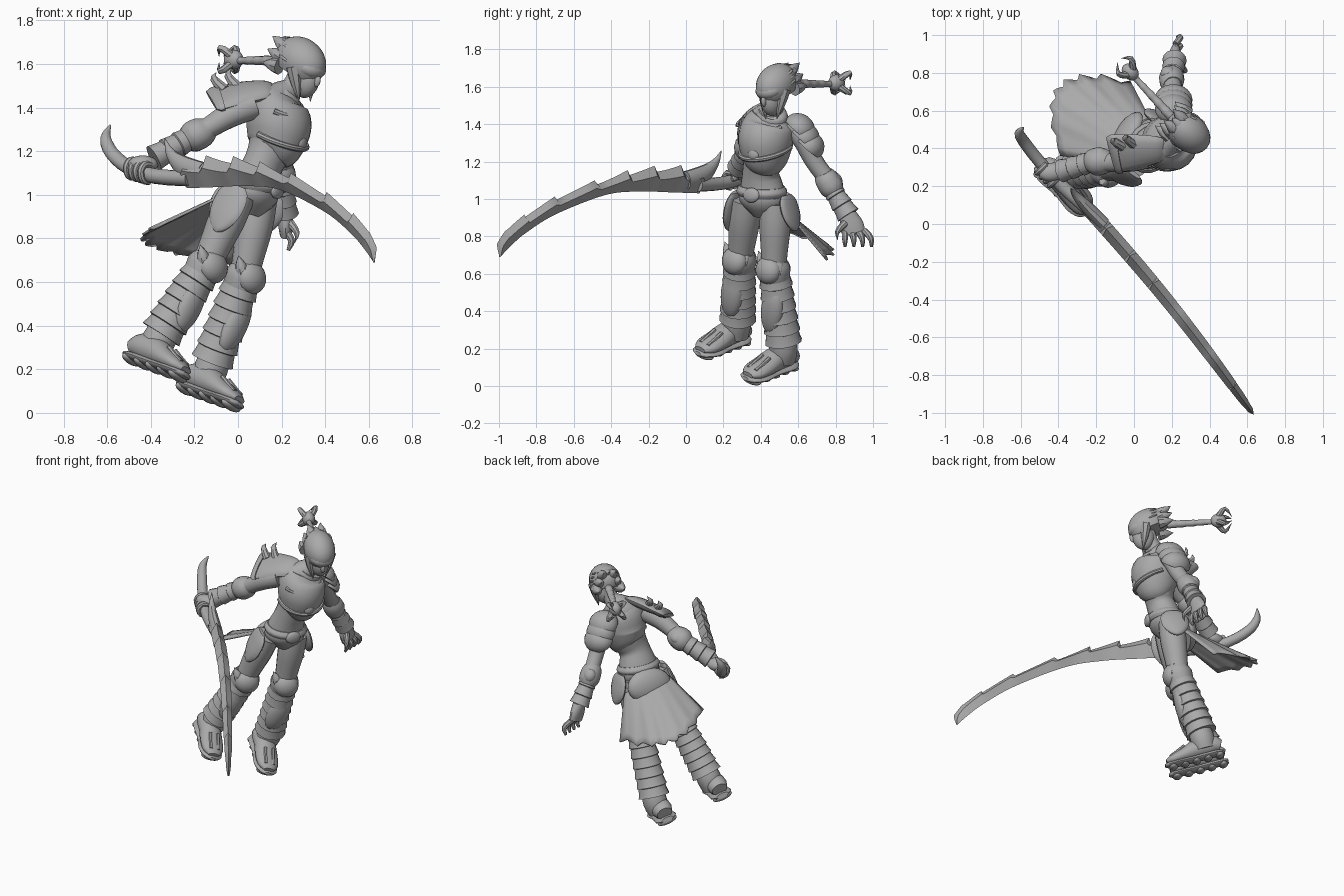
import bpy
import bmesh
import math
from mathutils import Vector, Matrix

default_cube = bpy.data.objects.get("Cube")
if default_cube:
    bpy.data.objects.remove(default_cube)

grey = bpy.data.materials.new("plain grey")
grey.use_nodes = True
shade = (.4, .4, .4, 1)
grey.diffuse_color = shade
grey.node_tree.nodes["Principled BSDF"].inputs["Base Color"].default_value = shade

ACROSS = Vector((.51, .86, 0))     # from the figure's right to its left
AHEAD = Vector((.86, -.51, 0))     # the way the chest faces
FACE = Vector((.76, -.63, -.15))   # the way the head faces
FACE_SIDE = Vector((.63, .76, 0))
parts = []


def finish(name, bm):
    """Turn a bmesh into a named, coloured object."""
    bmesh.ops.recalc_face_normals(bm, faces=bm.faces)
    mesh = bpy.data.meshes.new(name)
    bm.to_mesh(mesh)
    bm.free()
    mesh.materials.append(grey)
    obj = bpy.data.objects.new(name, mesh)
    bpy.context.collection.objects.link(obj)
    parts.append(obj)
    return obj


def spline(rows, steps):
    """Catmull-Rom interpolation of rows of numbers."""
    result = []
    for i in range(len(rows) - 1):
        a, b = rows[max(i - 1, 0)], rows[i]
        c, d = rows[i + 1], rows[min(i + 2, len(rows) - 1)]
        for k in range(steps):
            t = k / steps
            result.append([q + t * (r - p + t * (2 * p - 5 * q + 4 * r - s + t * (3 * q - p - 3 * r + s))) / 2
                           for p, q, r, s in zip(a, b, c, d)])
    return result + [list(rows[-1])]


def loft(name, rows, side=(.3, 1, .1), sides=14, steps=3):
    """Skin elliptical rings; each row is x, y, z, side radius, other radius."""
    rows = spline([(*row, row[-1])[:5] for row in rows], steps)
    points = [Vector(row[:3]) for row in rows]
    bm = bmesh.new()
    rings = []
    for i, (p, row) in enumerate(zip(points, rows)):
        along = (points[min(i + 1, len(points) - 1)] - points[max(i - 1, 0)]).normalized()
        a = Vector(side)
        a = (a - along * a.dot(along)).normalized()
        b = along.cross(a)
        turns = [math.tau * k / sides for k in range(sides)]
        rings.append([bm.verts.new(p + a * max(row[3], .001) * math.cos(t) + b * max(row[4], .001) * math.sin(t))
                      for t in turns])
    for low, high in zip(rings, rings[1:]):
        for k in range(sides):
            n = (k + 1) % sides
            bm.faces.new((low[k], low[n], high[n], high[k]))
    bm.faces.new(rings[0])
    bm.faces.new(rings[-1])
    return finish(name, bm)


def ball(name, center, radii, x=(1, 0, 0), z=(0, 0, 1), cut=None):
    """Ellipsoid on its own axes; a cut leaves a closed cap above that height."""
    z = Vector(z).normalized()
    x = Vector(x)
    x = (x - z * x.dot(z)).normalized()
    axes = [axis * r for axis, r in zip((x, z.cross(x), z), radii)]
    bm = bmesh.new()
    bmesh.ops.create_uvsphere(bm, u_segments=20, v_segments=12, radius=1)
    if cut is not None:
        bmesh.ops.bisect_plane(bm, geom=bm.verts[:] + bm.edges[:] + bm.faces[:],
                               plane_co=(0, 0, cut), plane_no=(0, 0, 1), clear_inner=True)
        bmesh.ops.holes_fill(bm, edges=bm.edges)
    bm.transform(Matrix.Translation(center) @ Matrix(axes).transposed().to_4x4())
    return finish(name, bm)


def spike(name, base, tip, r, lift=(0, 0, 0)):
    """Curved pointed horn from base to tip."""
    base, tip = Vector(base), Vector(tip)
    mid = (base + tip) / 2 + Vector(lift)
    return loft(name, [(*base, r), (*mid, r * .7), (*tip, 0)], sides=8)


def scales(name, a, b, start, end, layers):
    """Overlapping flared bands from a to b."""
    a, b = Vector(a), Vector(b)
    rows = []
    for i in range(layers):
        for t, grow in ((i, .93), (i + .5, .98), (i + .93, 1.05)):
            t /= layers
            rows.append((*a.lerp(b, t), (start + (end - start) * t) * grow))
    return loft(name, rows, steps=1)


# Torso, neck and armour
loft("torso", [(.05, .41, .91, .05), (.07, .41, .99, .13, .105), (.09, .405, 1.07, .12, .1),
               (.12, .4, 1.15, .1, .09), (.155, .42, 1.23, .12, .105), (.175, .43, 1.32, .14, .115),
               (.175, .45, 1.41, .14, .1), (.21, .46, 1.46, .08, .07), (.25, .47, 1.5, .048),
               (.28, .47, 1.57, .045)], ACROSS, 20)
loft("chest_plate", [(.145, .415, 1.18, .095, .095), (.163, .42, 1.21, .12, .125), (.18, .425, 1.27, .14, .145),
                     (.188, .43, 1.33, .15, .15), (.183, .445, 1.4, .145, .125), (.195, .455, 1.445, .11, .085)],
     ACROSS, 20)
loft("belt", [(.08, .405, 1.02, .13, .11), (.085, .405, 1.045, .142, .122), (.09, .405, 1.07, .125, .105)], ACROSS, 20)
loft("collar", [(.215, .46, 1.44, .09, .08), (.23, .465, 1.465, .08, .07), (.24, .465, 1.475, .05)], ACROSS)
chest = Vector((.178, .43, 1.24))
for name, spread, lift, out in (("chest_lower_trim", 1.7, .03, .135), ("chest_upper_trim", 1.1, .17, .13)):
    path = []
    for k in range(-4, 5):
        t = spread * k / 4
        p = chest + ACROSS * .14 * math.sin(t) + AHEAD * out * math.cos(t)
        path.append((p.x, p.y, p.z + lift - .06 * math.cos(t), .014))
    loft(name, path, (0, 0, 1), 8)
ball("chest_disc", chest + AHEAD * .132, (.035, .035, .02), ACROSS, AHEAD)
ball("belt_buckle", Vector((.085, .405, 1.02)) + AHEAD * .11, (.05, .04, .02), ACROSS, AHEAD)

# Hip plates, rear plate and torn skirt
for s, hip_top, hip_tip in ((-1, (-.005, .27, 1.04), (-.1, .235, .83)), (1, (.13, .535, 1.02), (.13, .585, .83))):
    top, tip = Vector(hip_top), Vector(hip_tip)
    loft("hip_plate", [(*top, .05, .012), (*top.lerp(tip, .2), .085, .022), (*top.lerp(tip, .6), .085, .026),
                       (*top.lerp(tip, .9), .045, .018), (*tip, .008)], AHEAD)
ball("rear_plate", (-.04, .46, .96), (.15, .11, .06), ACROSS, (-.8, .45, .3), -.2)
bm = bmesh.new()
top_a, top_b = Vector((-.08, .32, 1)), Vector((.1, .53, .95))
low_a, low_b = Vector((-.39, .36, .85)), Vector((-.02, .76, .68))
COLUMNS, ROWS = 28, 8
grid = []
for i in range(COLUMNS + 1):
    t = i / COLUMNS
    swell = max(math.sin(math.pi * t), 0) ** .8
    low = low_a.lerp(low_b, t) + Vector((-.2, .18, 0)) * swell
    low = low.lerp(top_a, .02 * (i * 5 % 4))
    high = top_a.lerp(top_b, t) + Vector((-.07, .04, 0)) * swell
    grid.append([bm.verts.new(high.lerp(low, j / ROWS) + Vector((0, 0, .004 * math.sin(i * 1.3) * j / ROWS)))
                 for j in range(ROWS + 1)])
for one, two in zip(grid, grid[1:]):
    for j in range(ROWS):
        bm.faces.new((one[j], one[j + 1], two[j + 1], two[j]))
finish("torn_skirt", bm).modifiers.new("cloth", "SOLIDIFY").thickness = .012

# Legs and boots
legs = {"left": ((.1, .48, .98), (.03, .47, .63), (-.125, .52, .2), (-.14, .45, .065)),
        "right": ((.0, .325, 1), (-.145, .29, .68), (-.365, .27, .33), (-.385, .195, .2))}
toe = Vector((.7, -.67, -.25)).normalized()
sole_up = Vector((.36, .14, .92))
sole_up = (sole_up - toe * sole_up.dot(toe)).normalized()
foot_side = sole_up.cross(toe)
for side, (hip, knee, ankle, sole) in legs.items():
    hip, knee, ankle, sole = map(Vector, (hip, knee, ankle, sole))
    loft(side + "_thigh", [(*hip, .08), (*hip.lerp(knee, .35), .085), (*hip.lerp(knee, .75), .073), (*knee, .066)])
    front = toe + Vector((0, 0, .3))
    ball(side + "_knee_pad", knee + toe * .045, (.08, .075, .055), foot_side, front, -.2)
    for s in (-1, 1):
        wing = knee + foot_side * .05 * s + toe * .03
        spike(side + "_knee_wing", wing, wing + foot_side * .035 * s + Vector((0, 0, .07)), .035)
    loft(side + "_knee_cuff", [(*knee.lerp(hip, .12), .075), (*knee, .09), (*knee.lerp(ankle, .15), .08)])
    scales(side + "_shin_scales", knee.lerp(ankle, .08), knee.lerp(ankle, .93) - toe * .008, .085, .096, 6)
    loft(side + "_boot_cuff", [(*knee.lerp(ankle, .8), .07), (*ankle, .078), (*ankle - sole_up * .07, .07)])
    ball(side + "_shin_guard", knee.lerp(ankle, .5) + toe * .05, (.07, .14, .045), foot_side, toe, -.1)
    for name, shape in (("_boot", ((-.17, .06, .05, .04), (-.12, .08, .066, .062), (-.03, .08, .068, .064),
                                   (.06, .062, .075, .048), (.14, .05, .068, .034), (.185, .045, .035, .015))),
                        ("_sole", ((-.185, .02, .04, .016), (-.13, .02, .07, .02), (0, .02, .066, .02),
                                   (.1, .02, .08, .02), (.17, .022, .062, .018), (.2, .025, .025, .01)))):
        loft(side + name, [(*(sole + toe * d + sole_up * u), w, h) for d, u, w, h in shape], foot_side, 16)
    for k in range(5):
        ball(side + "_tread", sole + toe * (k - 2) * .075 + sole_up * .008, (.03, .066, .024), toe, sole_up)
    for k in (-1, 1):
        strap = sole + foot_side * .025 * k
        loft(side + "_toe_strap", [(*(strap + toe * d + sole_up * u), .012) for d, u in ((.05, .115), (.11, .088), (.155, .07))],
             foot_side, 8)

# Right arm with its broad shoulder plate
loft("right_upper_arm", [(.07, .36, 1.41, .065), (-.03, .335, 1.37, .06), (-.13, .325, 1.31, .05), (-.2, .33, 1.27, .05)])
loft("right_elbow_cuff", [(-.13, .325, 1.31, .05), (-.16, .33, 1.29, .07), (-.21, .33, 1.265, .073), (-.24, .325, 1.25, .055)])
scales("right_bracer", (-.22, .33, 1.26), (-.39, .28, 1.165), .056, .06, 3)
ball("right_elbow_knob", (-.19, .36, 1.3), (.05, .05, .035), z=(-.3, .4, .8))
slope = (.1, .85, .45)
loft("right_shoulder_plate", [(.16, .4, 1.48, .06, .015), (.12, .395, 1.48, .08, .03), (.02, .385, 1.465, .1, .034),
                              (-.07, .375, 1.445, .11, .026), (-.115, .37, 1.435, .105, .012)], slope)
loft("right_shoulder_rim", [(-.075, .37, 1.443, .115, .032), (-.1, .368, 1.438, .118, .028), (-.122, .365, 1.432, .105, .012)], slope)
for base, tip in (((.0, .42, 1.49), (-.03, .47, 1.58)), ((-.06, .41, 1.48), (-.1, .45, 1.56))):
    spike("right_shoulder_horn", base, tip, .026, (-.03, .01, .01))

# Left arm with layered shoulder plates
loft("left_upper_arm", [(.2, .56, 1.4, .065), (.215, .63, 1.32, .062), (.21, .68, 1.21, .05), (.2, .76, 1.1, .048)])
for k in range(3):
    c = Vector((.21, .605, 1.375)) + Vector((0, .027, -.047)) * k
    ball("left_shoulder_plate", c, (.1, .09 - .004 * k, .08), (1, 0, 0), (.1, .6, .7), -.15)
loft("left_elbow_cuff", [(.205, .735, 1.14, .05), (.2, .75, 1.11, .064), (.2, .78, 1.06, .066), (.2, .8, 1.03, .05)])
scales("left_bracer", (.2, .77, 1.07), (.215, .87, .91), .05, .062, 3)
ball("left_elbow_knob", (.18, .8, 1.1), (.04, .045, .035), z=(-.2, .8, .4))
loft("left_palm", [(.215, .865, .92, .045, .038), (.218, .885, .86, .064, .034), (.22, .9, .815, .06, .028)], (0, 1, .3))
for k in range(4):
    y = .85 + .034 * k
    loft("left_finger", [(.22, y, .83, .018), (.245, y + .012 * k, .79, .017), (.23, y + .013 * k, .745, .008)], sides=8)
spike("left_thumb", (.24, .85, .87), (.26, .81, .78), .02, (.02, -.02, 0))

# Right hand gripping the handle
ball("right_palm", (-.435, .275, 1.14), (.07, .05, .04), (-.8, -.2, -.4), (0, .2, 1))
grip = Vector((-.45, .265, 1.11))
run = Vector((.68, -.7, -.2)).normalized()
cross = Vector((-.7, -.68, 0))
for k in range(4):
    middle = grip + run * (k - 1.5) * .032
    curl = [middle + cross * .042 * math.cos(t) + Vector((0, 0, .042)) * math.sin(t) for t in (2.2, 1.2, .2, -.9, -1.9)]
    loft("right_finger", [(*p, .016) for p in curl], run, 8)
spike("right_thumb", (-.42, .29, 1.13), (-.41, .21, 1.08), .02, (.03, 0, 0))

# Curved handle and toothed blade
loft("sword_handle", [(-.585, .51, 1.32, .004), (-.607, .48, 1.26, .025), (-.578, .43, 1.19, .032), (-.5, .33, 1.125, .033),
                      (-.38, .2, 1.085, .035), (-.22, .06, 1.075, .037)], (0, 0, 1))
loft("blade_horn", [(-.335, .19, 1.26, .001), (-.31, .155, 1.19, .02, .025), (-.25, .09, 1.13, .033, .05),
                    (-.16, .0, 1.1, .036, .05)], cross, 10)
upper = ((-.24, 1.14), (-.1, 1.145), (.05, 1.135), (.2, 1.09), (.4, .995), (.55, .88), (.63, .78), (.625, .69))
lower = ((-.235, 1.03), (-.1, 1.035), (.05, 1.04), (.2, 1.02), (.4, .92), (.52, .82), (.58, .75), (.622, .69))
STEPS = 5
tops, bottoms = spline(upper, STEPS + 1), spline(lower, STEPS + 1)


def on_blade(x, z, off=0):
    """Place a side-on blade point on its slightly bowed plane."""
    bow = math.sin(math.pi * (x + .26) / .89)
    return Vector((x, .1 - 1.24 * (x + .26) + .036 * bow, z)) + cross * off


bm = bmesh.new()
columns = []
count = len(tops)
for i, ((ux, uz), (lx, lz)) in enumerate(zip(tops, bottoms)):
    phase = i % STEPS / STEPS
    size = .036 * (1 - phase) ** 2 if 0 < i < count - 6 else 0
    ux, uz = ux - size * .6, uz + size
    mx, mz = (ux * .6 + lx * .4), (uz * .6 + lz * .4)
    thick = .036 * (1 - (i / count) ** 3) + .003
    columns.append([bm.verts.new(p) for p in (on_blade(ux, uz), on_blade(mx, mz, thick),
                                              on_blade(lx, lz), on_blade(mx, mz, -thick))])
for one, two in zip(columns, columns[1:]):
    for k in range(4):
        n = (k + 1) % 4
        bm.faces.new((one[k], one[n], two[n], two[k]))
bm.faces.new(columns[0])
bm.faces.new(columns[-1])
finish("sword_blade", bm)

# Head and helmet
head = Vector((.285, .485, 1.6))
tilt = Vector((.15, -.05, 1))
lean = Vector((.4, -.3, 1))
ball("jaw", head + FACE * .045 - tilt * .065, (.07, .055, .085), FACE, tilt)
ball("helmet", head + tilt * .015, (.135, .098, .105), FACE, lean, -.5)
ball("helmet_brow", head + FACE * .06 - tilt * .005, (.075, .08, .05), FACE, lean)
ball("nose", head + FACE * .112 - tilt * .06, (.02, .014, .03), FACE, tilt)
for s in (-1, 1):
    cheek = head + FACE_SIDE * .07 * s
    spike("cheek_guard", cheek + FACE * .02 - tilt * .01, cheek + FACE * .06 - FACE_SIDE * .03 * s - tilt * .165, .036)
    for k in range(3):
        ball("helmet_vent", head + FACE_SIDE * .088 * s - FACE * .02 + tilt * (.02 + .025 * k) - FACE_SIDE * .009 * k * s,
             (.04, .014, .008), FACE, lean)
    for k in range(3):
        base = head + FACE_SIDE * (.03 + .022 * k) * s - FACE * .06 + tilt * (.06 - .04 * k)
        spike("helmet_fin", base, base - FACE * .095 + tilt * (.045 - .02 * k) + FACE_SIDE * .01 * s, .04)
spike("helmet_crest", head - FACE * .05 + tilt * .07, head - FACE * .13 + tilt * .1, .04)

# Braid ending in a clawed knob
scales("braid", (.2, .565, 1.615), (0, .78, 1.615), .026, .016, 5)
knob = Vector((-.02, .805, 1.62))
ball("braid_knob", knob, (.05, .04, .045), (-.7, .7, 0))
back = Vector((-.68, .72, 0))
for k in range(4):
    t = math.tau * (k + .5) / 4
    out = FACE_SIDE * math.cos(t) + Vector((0, 0, 1)) * math.sin(t)
    spike("braid_claw", knob + out * .03, knob + back * .085 + out * .02, .02, out * .05)

# Smooth shading with crisp edges
bpy.ops.object.select_all(action="DESELECT")
for obj in parts:
    obj.select_set(True)
bpy.context.view_layer.objects.active = parts[0]
bpy.ops.object.shade_smooth_by_angle(angle=math.radians(42))
